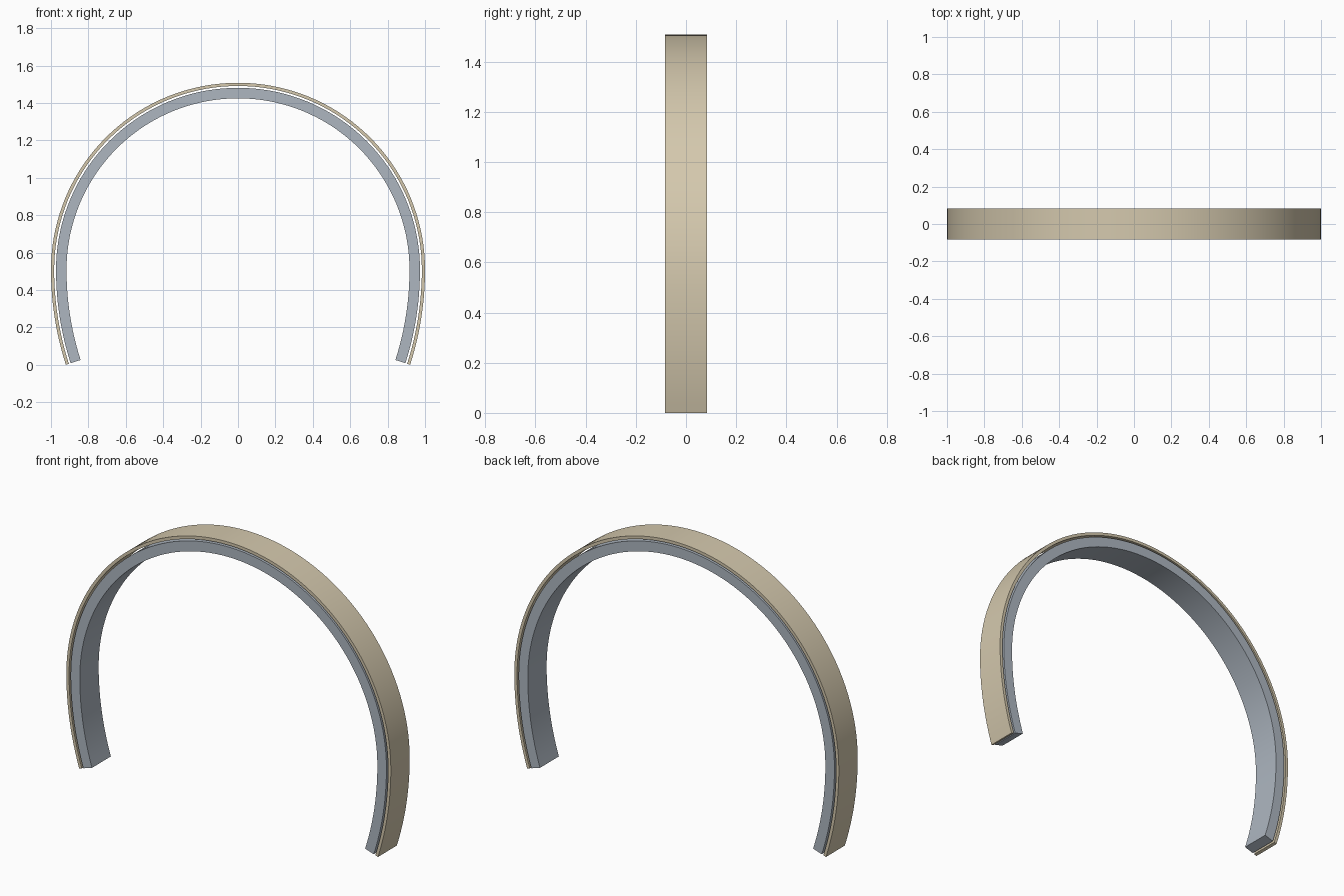
import bpy, bmesh
from math import sin, cos, pi, radians

if "Cube" in bpy.data.objects:
    bpy.data.objects.remove(bpy.data.objects["Cube"])

CZ = 0.508          # height of the widest point
LEG_R = 1.66        # radius of the gentler curve of the legs
LEG_A = radians(17.8)


def centre_path():
    """Points (x, z, nx, nz) of the outer line, from left foot to right foot."""
    right = []
    for i in range(12, 0, -1):                 # right leg, foot upwards
        a = -LEG_A * i / 12
        right.append((1 - LEG_R + LEG_R * cos(a), CZ + LEG_R * sin(a), cos(a), sin(a)))
    top = [(cos(pi * i / 72), CZ + sin(pi * i / 72), cos(pi * i / 72), sin(pi * i / 72))
           for i in range(73)]
    left = [(-x, z, -nx, nz) for x, z, nx, nz in reversed(right)]
    return right + top + left


def arch(name, outer, inner, half_width, color):
    """Sweep a rectangular section, offset inwards from the outer line."""
    bm = bmesh.new()
    rings = []
    for x, z, nx, nz in centre_path():
        rings.append([bm.verts.new((x - nx * d, y, z - nz * d))
                      for d, y in ((outer, -half_width), (outer, half_width),
                                   (inner, half_width), (inner, -half_width))])
    for a, b in zip(rings, rings[1:]):
        for k in range(4):
            j = (k + 1) % 4
            bm.faces.new((a[k], a[j], b[j], b[k]))
    bm.faces.new(rings[0])
    bm.faces.new(rings[-1])
    bmesh.ops.recalc_face_normals(bm, faces=bm.faces)
    me = bpy.data.meshes.new(name)
    bm.to_mesh(me)
    bm.free()
    ob = bpy.data.objects.new(name, me)
    bpy.context.collection.objects.link(ob)
    mat = bpy.data.materials.new(name + "_colour")
    mat.diffuse_color = color
    mat.use_nodes = True
    mat.node_tree.nodes["Principled BSDF"].inputs["Base Color"].default_value = mat.diffuse_color
    me.materials.append(mat)
    bpy.context.view_layer.objects.active = ob
    ob.select_set(True)
    bpy.ops.object.shade_smooth_by_angle(angle=radians(30))
    ob.select_set(False)


# Thin outer strip and thicker inner band, with a narrow gap between them
arch("outer_strip", 0.0, 0.017, 0.083, (0.66, 0.58, 0.42, 1))
arch("inner_band", 0.027, 0.083, 0.083, (0.42, 0.47, 0.53, 1))
